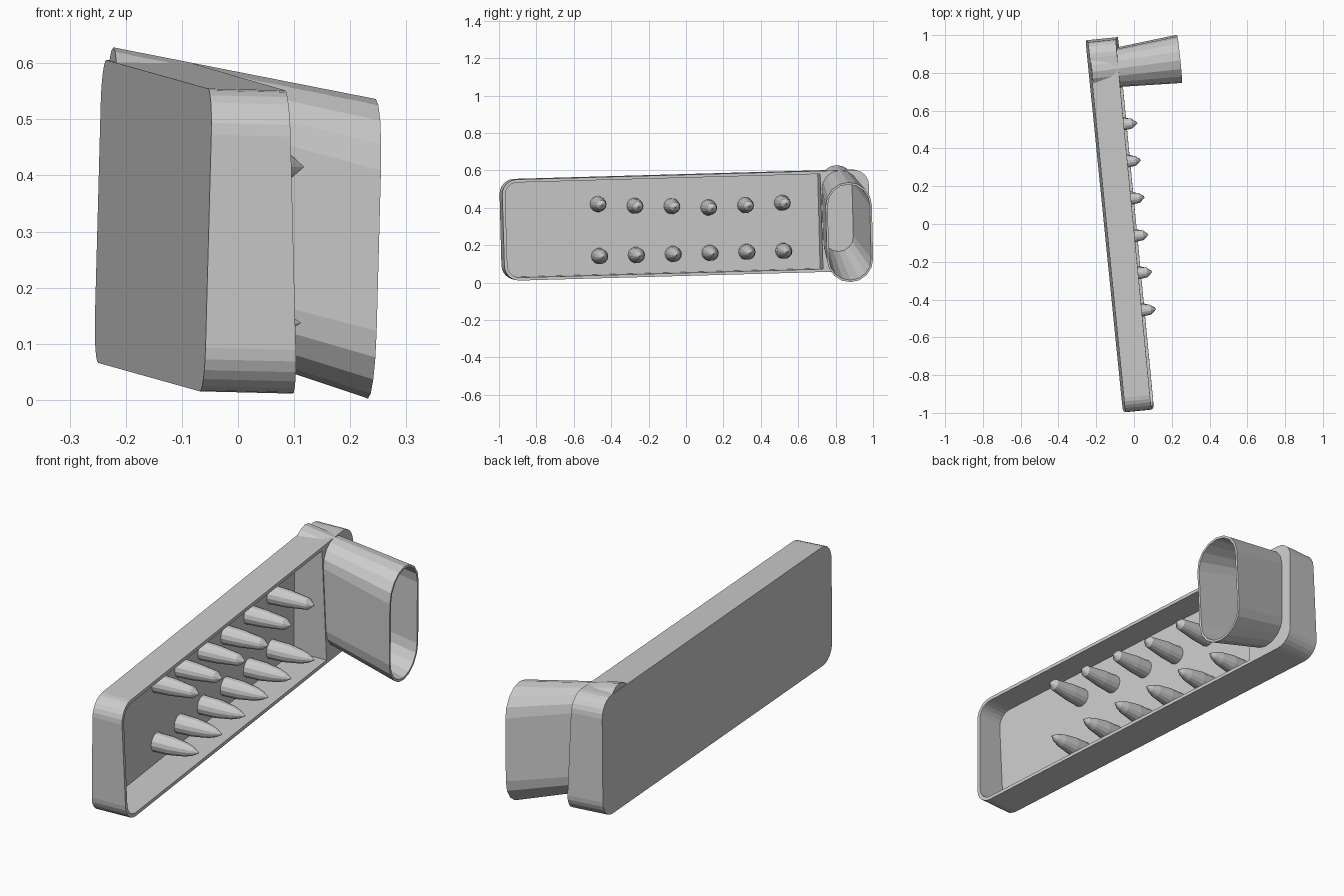
import bpy, bmesh, math
from mathutils import Vector, Matrix

if "Cube" in bpy.data.objects:
    bpy.data.objects.remove(bpy.data.objects["Cube"])

# Local frame: x = along the tray, y = up its height, z = out of its open face
U = Vector((-0.1, 0.994, 0.028)).normalized()
W = Vector((0.027, -0.026, 1.0))
W = (W - U * W.dot(U)).normalized()
N = U.cross(W)
FRAME = Matrix((U, W, N)).transposed().to_4x4()
FRAME.translation = (-0.06, -0.985, 0.013)

L, H, WALL = 1.97, 0.54, 0.016
grey = bpy.data.materials.new("light grey")
grey.diffuse_color = (0.6, 0.6, 0.6, 1)
grey.use_nodes = True
grey.node_tree.nodes["Principled BSDF"].inputs["Base Color"].default_value = grey.diffuse_color


def loft(name, rings):
    """Skin a list of equal-length rings and cap both ends."""
    bm = bmesh.new()
    vs = [[bm.verts.new(p) for p in r] for r in rings]
    n = len(vs[0])
    for a, b in zip(vs, vs[1:]):
        for i in range(n):
            j = (i + 1) % n
            bm.faces.new((a[i], a[j], b[j], b[i]))
    bm.faces.new(vs[0][::-1])
    bm.faces.new(vs[-1])
    bmesh.ops.recalc_face_normals(bm, faces=bm.faces)
    me = bpy.data.meshes.new(name)
    bm.to_mesh(me)
    bm.free()
    me.materials.append(grey)
    ob = bpy.data.objects.new(name, me)
    bpy.context.collection.objects.link(ob)
    ob.matrix_world = FRAME
    return ob


def rounded(x0, x1, y0, y1, radii, seg=6):
    """Rounded rectangle, radii = (near, far)."""
    rn, rf = radii
    pts = []
    for cx, cy, r, a0 in ((x1 - rf, y1 - rf, rf, 0), (x0 + rn, y1 - rn, rn, 90),
                          (x0 + rn, y0 + rn, rn, 180), (x1 - rf, y0 + rf, rf, 270)):
        for k in range(seg + 1):
            a = math.radians(a0 + 90 * k / seg)
            pts.append((cx + r * math.cos(a), cy + r * math.sin(a)))
    return pts


def obround(t, inset, z):
    """Cross-section of the flared spout, t = 0 at the tray, 1 at the mouth."""
    cx, cy = 1.813 + 0.013 * t, 0.33 - 0.113 * t
    r = 0.09 + 0.034 * t
    s = 0.235 + 0.032 * t - r
    r -= inset
    pts = []
    for sign, a0 in ((1, 0), (-1, 180)):
        for k in range(9):
            a = math.radians(a0 + 180 * k / 8)
            pts.append((cx + r * math.cos(a), cy + sign * s + r * math.sin(a), z))
    return pts


def cut(ob, cutters):
    for c in cutters:
        m = ob.modifiers.new("cut", 'BOOLEAN')
        m.operation, m.solver, m.object = 'DIFFERENCE', 'EXACT', c
    bpy.context.view_layer.update()
    me = bpy.data.meshes.new_from_object(ob.evaluated_get(bpy.context.evaluated_depsgraph_get()))
    ob.modifiers.clear()
    ob.data = me
    for c in cutters:
        bpy.data.objects.remove(c)


# Tray: rounded box with a slightly slanted open face
outline = rounded(0, L, 0, H, (0.08, 0.08))
tray = loft("tray", [[(x, y, 0) for x, y in outline],
                     [(x, y, 0.166 - 0.028 * y / H + 0.008 * x / L) for x, y in outline]])
hollow = rounded(WALL, 1.71, WALL, H - WALL, (0.066, 0.001))
pocket = loft("pocket_cutter", [[(x, y, z) for x, y in hollow] for z in (0.015, 0.4)])
bore = loft("bore_cutter", [obround(t, 0.005, 0.005 + 0.473 * t) for t in (0.01, 1)])
cut(tray, [pocket, bore])

# Spout: flared obround cup, open at the mouth
Z0, Z1 = 0.004, 0.478
loft("spout", [obround(0, 0, Z0), obround(1, 0, Z1), obround(1, 0.011, Z1), obround(0.02, 0.011, Z0 + 0.01)])

# Two rows of pointed pegs on the tray floor
PEGS = (("lower", [0.115] * 6, ((0.043, 0.01), (0.041, 0.09), (0.03, 0.16), (0.018, 0.195), (0.001, 0.222))),
        ("upper", [0.393, 0.378, 0.371, 0.358, 0.365, 0.372],
         ((0.043, 0.01), (0.039, 0.09), (0.026, 0.192), (0.001, 0.22))))
for row, heights, profile in PEGS:
    for i, h in enumerate(heights):
        x = 0.525 + 0.198 * i
        loft(f"{row}_peg_{i + 1}",
             [[(x + r * math.cos(k * math.tau / 14), h + r * math.sin(k * math.tau / 14), z)
               for k in range(14)] for r, z in profile])
